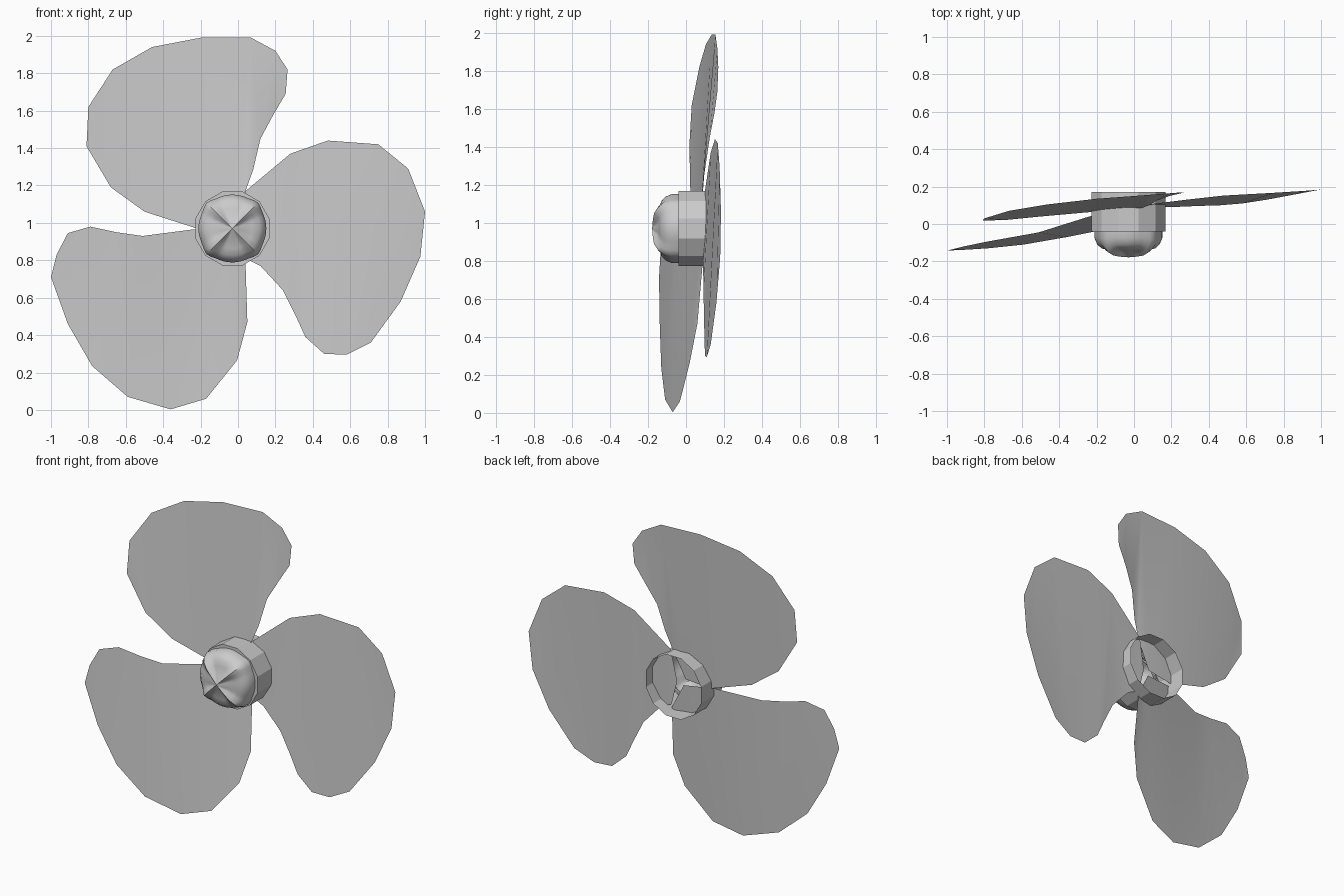
import bpy, bmesh, math

if "Cube" in bpy.data.objects:
    bpy.data.objects.remove(bpy.data.objects["Cube"])

CX, CZ = -0.03, 0.97          # hub axis


def make(name, verts, faces, smooth=None):
    me = bpy.data.meshes.new(name)
    bm = bmesh.new()
    vs = [bm.verts.new(v) for v in verts]
    for f in faces:
        bm.faces.new([vs[i] for i in f])
    bmesh.ops.triangulate(bm, faces=[f for f in bm.faces if len(f.verts) > 4])
    bmesh.ops.recalc_face_normals(bm, faces=bm.faces)
    bm.to_mesh(me)
    bm.free()
    ob = bpy.data.objects.new(name, me)
    bpy.context.collection.objects.link(ob)
    if smooth:
        bpy.ops.object.select_all(action='DESELECT')
        bpy.context.view_layer.objects.active = ob
        ob.select_set(True)
        bpy.ops.object.shade_smooth_by_angle(angle=math.radians(smooth))
    return ob


def loft(rings, cap=False):
    n = len(rings[0])
    verts = [v for r in rings for v in r]
    faces = [(k * n + i, k * n + (i + 1) % n, (k + 1) * n + (i + 1) % n, (k + 1) * n + i)
             for k in range(len(rings) - 1) for i in range(n)]
    if cap:
        verts.append(cap)
        b = (len(rings) - 1) * n
        faces += [(b + i, b + (i + 1) % n, len(verts) - 1) for i in range(n)]
    return verts, faces


# hub sleeve: 12-sided, open at the back, small shoulder at the front
def ring12(y, r):
    return [(CX + r * math.cos(math.radians(15 + 30 * i)), y,
             CZ + r * math.sin(math.radians(15 + 30 * i))) for i in range(12)]


make("hub_sleeve", *loft([ring12(0.172, 0.205), ring12(-0.04, 0.205), ring12(-0.04, 0.175)]))


# nose cap: dome with four diagonal ribs and scooped quarters
def nose_ring(y, r, dip, n=48):
    pts = []
    for i in range(n):
        a = 360 * i / n
        d = abs((a % 90) - 45)
        s = 1 - math.exp(-(d / 11) ** 2)
        rr = r * (1 - 0.07 * s)
        pts.append((CX + rr * math.cos(math.radians(a)), y + dip * s,
                    CZ + rr * math.sin(math.radians(a))))
    return pts


profile = [(-0.03, 0.195, 0), (-0.08, 0.195, 0.005), (-0.12, 0.18, 0.012), (-0.15, 0.155, 0.02),
           (-0.168, 0.115, 0.028), (-0.174, 0.07, 0.025), (-0.177, 0.03, 0.008)]
make("nose_cap", *loft([nose_ring(*p) for p in profile], (CX, -0.178, CZ)), smooth=40)

# blades: thin twisted sheets, outlined from the root round the tip and back into the hub
upper = [(.04, .085, 1.17), (.08, .10, 1.28), (.12, .125, 1.45), (.19, .15, 1.58),
         (.255, .165, 1.69), (.265, .17, 1.82), (.2, .165, 1.92), (.07, .155, 1.99),
         (-.2, .135, 1.99), (-.46, .105, 1.94), (-.67, .07, 1.82), (-.8, .03, 1.62),
         (-.81, .018, 1.41), (-.68, .022, 1.19), (-.5, .04, 1.06), (-.22, .065, .97),
         (-.05, .075, .99)]
right = [(.04, .10, 1.17), (.28, .13, 1.37), (.48, .152, 1.44), (.75, .167, 1.42),
         (.91, .177, 1.29), (1.0, .184, 1.06), (.975, .18, .82), (.87, .16, .58),
         (.71, .13, .36), (.58, .11, .295), (.46, .10, .30), (.36, .097, .39),
         (.31, .095, .50), (.24, .092, .64), (.12, .09, .77), (.04, .09, .81), (0, .09, .97)]
left = [(-.24, .04, .965), (-.51, -.045, .93), (-.65, -.07, .95), (-.79, -.095, .98),
        (-.91, -.12, .945), (-.97, -.135, .83), (-1.0, -.142, .71), (-.91, -.138, .46),
        (-.78, -.13, .235), (-.59, -.11, .07), (-.36, -.07, .003), (-.17, -.032, .06),
        (-.005, .02, .265), (.05, .06, .47), (.04, .088, .79), (-.04, .08, .95)]
for name, outline in (("upper_blade", upper), ("right_blade", right), ("left_blade", left)):
    make(name, outline, [range(len(outline))], smooth=40)
